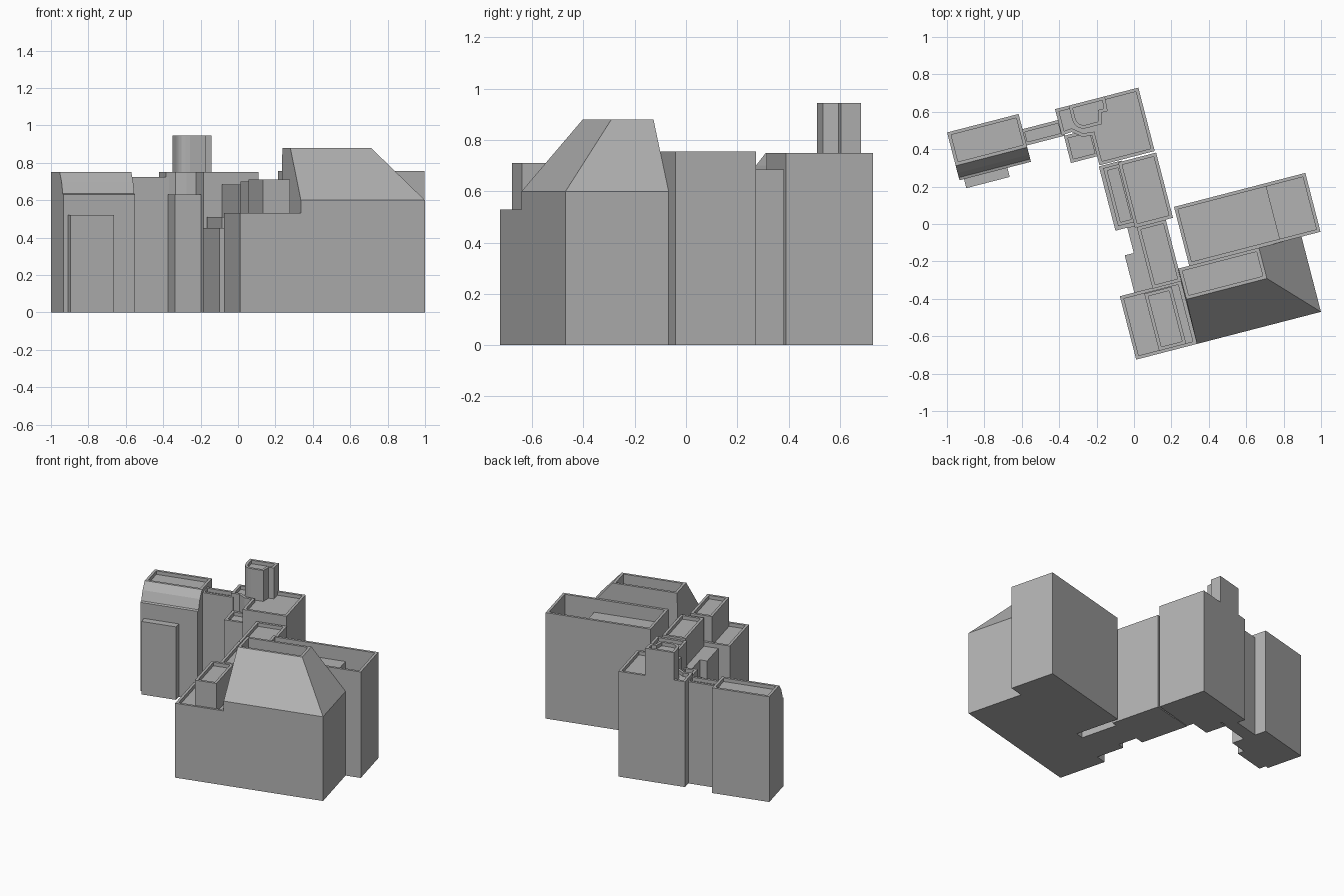
import bpy, bmesh
from math import cos, sin, pi, radians

cube = bpy.data.objects.get("Cube")
if cube:
    bpy.data.objects.remove(cube, do_unlink=True)

grey = bpy.data.materials.new("stone_grey")
grey.use_nodes = True
colour = (.45, .45, .45, 1)
grey.diffuse_color = colour
grey.node_tree.nodes["Principled BSDF"].inputs["Base Color"].default_value = colour

# The whole site is laid out square, then turned by this angle
site_angle = radians(14.5)


def rectangle(across, along):
    """Outline of a rectangle from its extents in the site's own directions."""
    (left, right), (front, back) = across, along
    return [(left, front), (right, front), (right, back), (left, back)]


def loft(name, layers, sunk=.025):
    """Join stacked outlines (points, height), then sink the roof behind a parapet."""
    bm = bmesh.new()
    rings = [[bm.verts.new((x, y, z)) for x, y in outline] for outline, z in layers]
    bm.faces.new(rings[0])
    roof = bm.faces.new(rings[-1])
    for low, high in zip(rings, rings[1:]):
        for i in range(len(low)):
            bm.faces.new((low[i - 1], low[i], high[i], high[i - 1]))
    bmesh.ops.recalc_face_normals(bm, faces=bm.faces[:])
    bm.normal_update()
    if sunk:
        bmesh.ops.inset_region(bm, faces=[roof], thickness=.018, use_even_offset=True)
        bmesh.ops.inset_region(bm, faces=[roof], thickness=0, depth=-sunk)
    mesh = bpy.data.meshes.new(name)
    bm.to_mesh(mesh)
    bm.free()
    mesh.materials.append(grey)
    building = bpy.data.objects.new(name, mesh)
    building.rotation_euler.z = site_angle
    bpy.context.collection.objects.link(building)


def prism(name, outline, top, bottom=0, **parapet):
    loft(name, [(outline, bottom), (outline, top)], **parapet)


def block(name, across, along, top, **options):
    prism(name, rectangle(across, along), top, **options)


# West tower: walls, a small ledge, then a mansard front in two slopes
tower_width = (-.845, -.45)
tower_back = .724
tower_steps = [(.46, 0), (.46, .63), (.475, .635), (.5, .7), (.54, .75)]
loft("west_tower", [(rectangle(tower_width, (front, tower_back)), height)
                    for front, height in tower_steps])
block("west_bay", (-.82, -.58), (.41, .48), .52, sunk=0)
block("link_passage", (-.46, -.24), (.55, .64), .725)

# Rear hall with a wavy inner corner, and the stair turret filling that corner
hall_left, hall_right, hall_front, hall_back = -.255, .205, .35, .7
wave = [(hall_left, .555), (-.2, .56), (-.15, .52), (-.1, .515)]
prism("rear_hall", wave + [(-.1, hall_front), (hall_right, hall_front),
                           (hall_right, hall_back), (hall_left, hall_back)], .75)
block("stair_turret", (-.245, -.09), (.4, .55), .63)

# Rooftop tower: one rounded corner and one notched corner, flush with the hall
radius = .06
corner = [(-.12 - radius * cos(step * pi / 8), .62 - radius * sin(step * pi / 8))
          for step in range(5)]
notch = [(-.035, .56), (-.02, .62), (.015, .62)]
prism("roof_tower", corner + notch + [(.02, hall_back), (-.18, hall_back)], .945, bottom=.6)

# Middle wing with its stepped side aisle
block("middle_wing", (0, .21), (-.02, .34), .685)
block("side_aisle", (-.105, .02), (-.01, .345), .45, sunk=0)
block("side_aisle_roof", (-.085, .01), (.01, .33), .51)

# South wing with two low ledges along its west wall
block("south_wing", (.01, .17), (-.36, -.02), .7)
for name, edge, end in (("narrow_ledge", -.04, -.01), ("wide_ledge", -.09, -.15)):
    block(name, (edge, .05), (-.37, end), .5, sunk=0)

# Front block with a raised room on its roof
block("front_block", (-.17, .165), (-.705, -.355), .53)
block("raised_room", (-.04, .11), (-.69, -.375), .71, bottom=.4)

# Hipped hall: sloped on the front and east, with a sunken roof terrace
eaves = rectangle((.165, .85), (-.705, -.29))
terrace = rectangle((.17, .615), (-.46, -.29))
loft("hipped_hall", [(eaves, 0), (eaves, .6), (terrace, .88)], sunk=.07)

# East hall: deep parapet around a roof slab that stops short of the east end
block("east_hall", (.23, .955), (-.29, .035), .755, sunk=.2)
block("roof_slab", (.24, .735), (-.28, .025), .66, bottom=.5, sunk=0)
